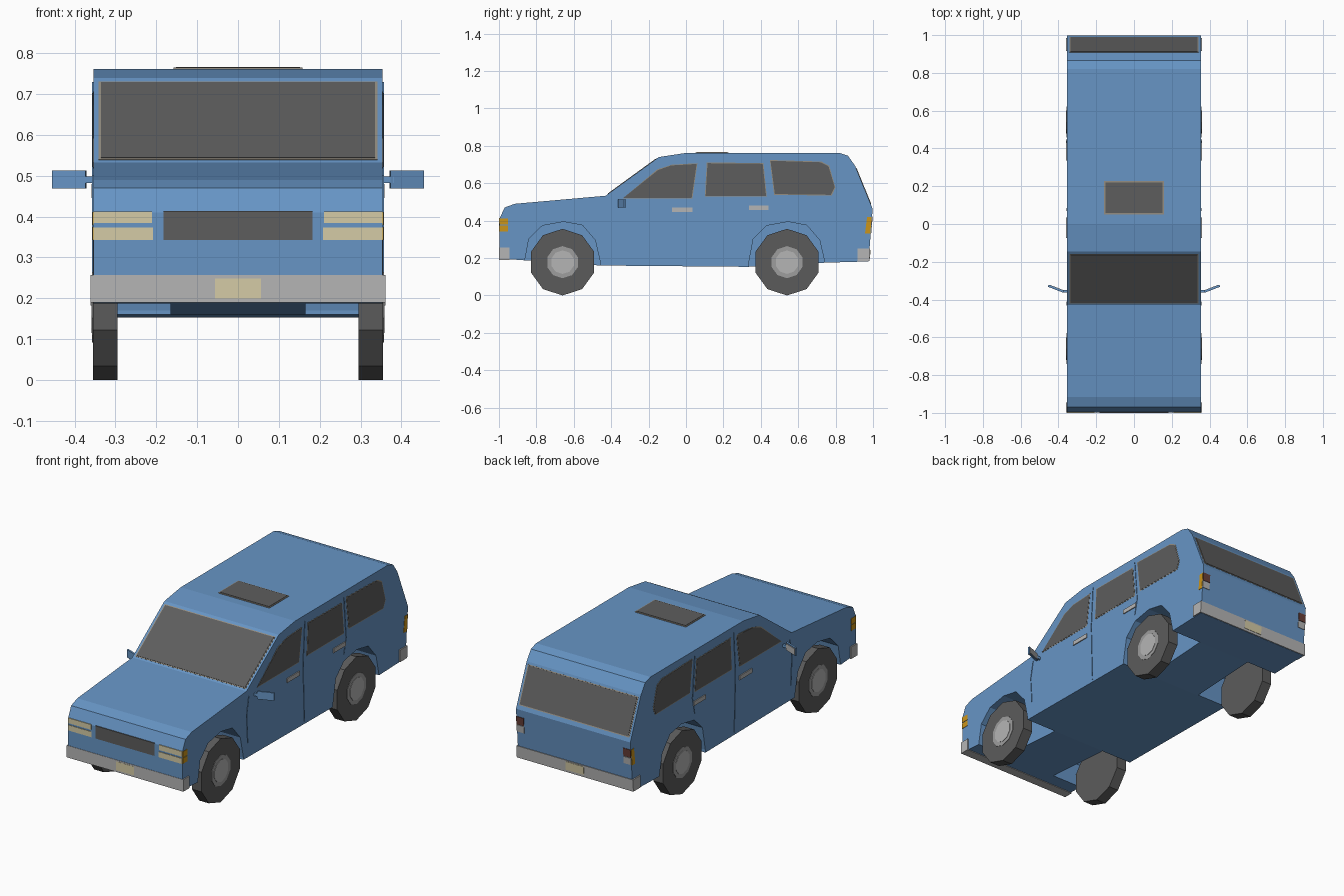
import bpy, bmesh, math
from mathutils import Vector

cube = bpy.data.objects.get("Cube")
if cube:
    bpy.data.objects.remove(cube, do_unlink=True)


def material(name, r, g, b):
    m = bpy.data.materials.new(name)
    m.use_nodes = True
    m.diffuse_color = (r, g, b, 1)
    m.node_tree.nodes["Principled BSDF"].inputs["Base Color"].default_value = (r, g, b, 1)
    return m


BLUE = material("body_blue", 0.135, 0.30, 0.56)
GLASS = material("dark_glass", 0.11, 0.11, 0.11)
TYRE = material("tyre_grey", 0.105, 0.105, 0.105)
GREY = material("light_grey", 0.46, 0.46, 0.46)
RIM = material("rim_grey", 0.34, 0.34, 0.34)
TRIM = material("tan_trim", 0.30, 0.27, 0.22)
CREAM = material("lamp_cream", 0.66, 0.60, 0.38)
ORANGE = material("indicator_orange", 0.60, 0.30, 0.01)
RED = material("tail_dark_red", 0.14, 0.05, 0.04)

SIDES = (("left", 1), ("right", -1))
W = 0.354  # half width of the body


def prism(name, pts, lo, hi, mat, axis="x"):
    """Extrude a (y, z) outline along x, or an (x, y) outline along z."""
    bm = bmesh.new()
    place = (lambda p, w: (w, p[0], p[1])) if axis == "x" else (lambda p, w: (p[0], p[1], w))
    a = [bm.verts.new(place(p, lo)) for p in pts]
    b = [bm.verts.new(place(p, hi)) for p in pts]
    bm.faces.new(a)
    bm.faces.new(b)
    for i in range(len(pts)):
        j = (i + 1) % len(pts)
        bm.faces.new((a[i], a[j], b[j], b[i]))
    bmesh.ops.recalc_face_normals(bm, faces=bm.faces)
    me = bpy.data.meshes.new(name)
    bm.to_mesh(me)
    bm.free()
    me.materials.append(mat)
    ob = bpy.data.objects.new(name, me)
    bpy.context.collection.objects.link(ob)
    return ob


def pair(name, pts, lo, hi, mat):
    """Same prism on both sides of the car."""
    for side, s in SIDES:
        prism(f"{side}_{name}", pts, s * lo, s * hi, mat)


def rect(y0, y1, z0, z1):
    return [(y0, z0), (y1, z0), (y1, z1), (y0, z1)]


def slab(a, b, t0, t1, thick):
    """Section of a thin plate lying on the body line from a to b."""
    a, b = Vector(a), Vector(b)
    d = (b - a).normalized()
    n = Vector((-d.y, d.x))
    p, q = a.lerp(b, t0), a.lerp(b, t1)
    return [p - n * 0.002, q - n * 0.002, q + n * thick, p + n * thick]


def grow(pts, m):
    """Push an outline outward from its middle by about m."""
    c = sum((Vector(p) for p in pts), Vector((0, 0))) / len(pts)
    return [(p[0] + math.copysign(m, p[0] - c.x), p[1] + math.copysign(m, p[1] - c.y)) for p in pts]


# Body shell: side outline swept across the width
FRONT_LOW, FRONT_TOP = (-0.997, 0.197), (-0.997, 0.41)
SCREEN_LOW, SCREEN_TOP = (-0.43, 0.533), (-0.145, 0.74)
TAIL_TOP, TAIL_KINK, TAIL_LOW = (0.904, 0.693), (0.998, 0.463), (0.976, 0.182)
outline = [FRONT_LOW, FRONT_TOP, (-0.97, 0.47), (-0.915, 0.49), SCREEN_LOW, SCREEN_TOP,
           (0, 0.762), (0.82, 0.762), (0.866, 0.747), TAIL_TOP, TAIL_KINK, TAIL_LOW,
           (0.74, 0.175), (0.33, 0.153), (-0.457, 0.16)]
body = prism("body", outline, -W, W, BLUE)

# Wheel wells cut out of the shell
WHEELS = (("front", -0.66), ("rear", 0.54))
arch = [(-0.205, 0.1), (-0.205, 0.17), (-0.18, 0.303), (-0.108, 0.373), (0.005, 0.394),
        (0.106, 0.375), (0.175, 0.295), (0.203, 0.17), (0.203, 0.1)]
cutters = []
for end, cy in WHEELS:
    for side, s in SIDES:
        c = prism(f"{side}_{end}_well_cutter", [(cy + y, z) for y, z in arch], s * 0.165, s * 0.5, BLUE)
        c.hide_render = True
        cutters.append(c)
        mod = body.modifiers.new("well", "BOOLEAN")
        mod.operation = "DIFFERENCE"
        mod.solver = "EXACT"
        mod.object = c
dg = bpy.context.evaluated_depsgraph_get()
cut_mesh = bpy.data.meshes.new_from_object(body.evaluated_get(dg))
body.modifiers.clear()
body.data = cut_mesh
for c in cutters:
    bpy.data.objects.remove(c, do_unlink=True)

# Wheels: ten-sided tyre, rim ring and hub cap
def disc(cy, r, n=10):
    return [(cy + r * math.sin(math.tau * i / n), 0.178 + r * math.cos(math.tau * i / n)) for i in range(n)]


for end, cy in WHEELS:
    pair(f"{end}_tyre", disc(cy, 0.178), 0.295, 0.355, TYRE)
    pair(f"{end}_rim", disc(cy, 0.086), 0.35, 0.357, RIM)
    pair(f"{end}_hub", disc(cy, 0.063), 0.35, 0.359, GREY)

# Side windows with thin trim behind the glass
windows = {
    "front_window": [(-0.335, 0.522), (-0.15, 0.67), (-0.08, 0.695), (0.057, 0.703), (0.03, 0.522)],
    "middle_window": [(0.115, 0.707), (0.41, 0.704), (0.428, 0.532), (0.105, 0.532)],
    "rear_window": [(0.452, 0.72), (0.72, 0.712), (0.762, 0.69), (0.795, 0.58), (0.775, 0.538), (0.475, 0.542)],
}
for name, pts in windows.items():
    pair(f"{name}_trim", grow(pts, 0.004), W - 0.002, W + 0.001, TRIM)
    pair(name, pts, W - 0.002, W + 0.002, GLASS)

# Windscreen, tailgate glass and sunroof
prism("windscreen_trim", slab(SCREEN_LOW, SCREEN_TOP, 0.03, 0.955, 0.001), -0.342, 0.342, TRIM)
prism("windscreen", slab(SCREEN_LOW, SCREEN_TOP, 0.045, 0.94, 0.003), -0.336, 0.336, GLASS)
prism("tailgate_trim", slab(TAIL_TOP, TAIL_KINK, 0.05, 0.91, 0.001), -0.342, 0.342, TRIM)
prism("tailgate_glass", slab(TAIL_TOP, TAIL_KINK, 0.07, 0.89, 0.003), -0.336, 0.336, GLASS)
prism("sunroof_trim", rect(0.051, 0.227, 0.758, 0.765), -0.158, 0.158, TRIM)
prism("sunroof", rect(0.057, 0.221, 0.758, 0.767), -0.152, 0.152, GLASS)

# Front face: grille and twin headlamps
prism("grille", rect(-1, -0.99, 0.343, 0.414), -0.182, 0.182, GLASS)
pair("upper_headlamp", rect(-1, -0.99, 0.384, 0.413), 0.21, W, CREAM)
pair("lower_headlamp", rect(-1, -0.99, 0.343, 0.374), 0.208, W, CREAM)

# Indicators on the sides
for z in (0.343, 0.379):
    pair(f"front_indicator_{'low' if z < 0.36 else 'high'}", rect(-0.997, -0.953, z, z + 0.032), W - 0.002, W + 0.002, ORANGE)
pair("rear_indicator", [(0.957, 0.33), (0.985, 0.33), (0.993, 0.42), (0.968, 0.42)], W - 0.002, W + 0.002, ORANGE)

# Tail lamps on the tailgate
pair("tail_lamp", slab(TAIL_KINK, TAIL_LOW, 0.15, 0.31, 0.003), 0.308, W, RED)
pair("reversing_lamp", slab(TAIL_KINK, TAIL_LOW, 0.32, 0.46, 0.003), 0.308, W, GREY)

# Bumpers and blank plates
prism("front_bumper", rect(-0.999, -0.945, 0.19, 0.257), -0.361, 0.361, GREY)
prism("front_plate", rect(-1, -0.99, 0.2, 0.249), -0.056, 0.056, CREAM)
prism("rear_bumper", [(0.917, 0.183), (0.981, 0.183), (0.985, 0.25), (0.917, 0.25)], -0.361, 0.361, GREY)
prism("rear_plate", slab((0.985, 0.25), (0.981, 0.183), 0.1, 0.8, 0.002), -0.056, 0.056, CREAM)

# Door handles and fine door seams
pair("front_handle", rect(-0.075, 0.035, 0.446, 0.47), W - 0.002, W + 0.005, GREY)
pair("rear_handle", rect(0.336, 0.442, 0.456, 0.48), W - 0.002, W + 0.005, GREY)
seams = {
    "front_door_edge": [(-0.41, 0.5), (-0.43, 0.4), (-0.42, 0.24)],
    "middle_door_edge": [(0.085, 0.73), (0.07, 0.5), (0.08, 0.17)],
    "rear_door_edge": [(0.43, 0.73), (0.45, 0.5), (0.43, 0.41)],
}
for name, path in seams.items():
    for i, (a, b) in enumerate(zip(path, path[1:])):
        pair(f"{name}_{i + 1}", slab(a, b, 0, 1, 0.001), W - 0.002, W + 0.003, BLUE)

# Door mirrors: stalk, angled housing and glass on the rear face
pair("mirror_stalk", rect(-0.362, -0.35, 0.482, 0.498), 0.35, 0.382, BLUE)
for side, s in SIDES:
    shell = [(0.374, -0.364), (0.456, -0.332), (0.453, -0.322), (0.371, -0.354)]
    glass = [(0.377, -0.353), (0.449, -0.325), (0.448, -0.321), (0.376, -0.349)]
    prism(f"{side}_mirror_housing", [(s * x, y) for x, y in shell], 0.469, 0.513, BLUE, "z")
    prism(f"{side}_mirror_glass", [(s * x, y) for x, y in glass], 0.474, 0.508, GREY, "z")
